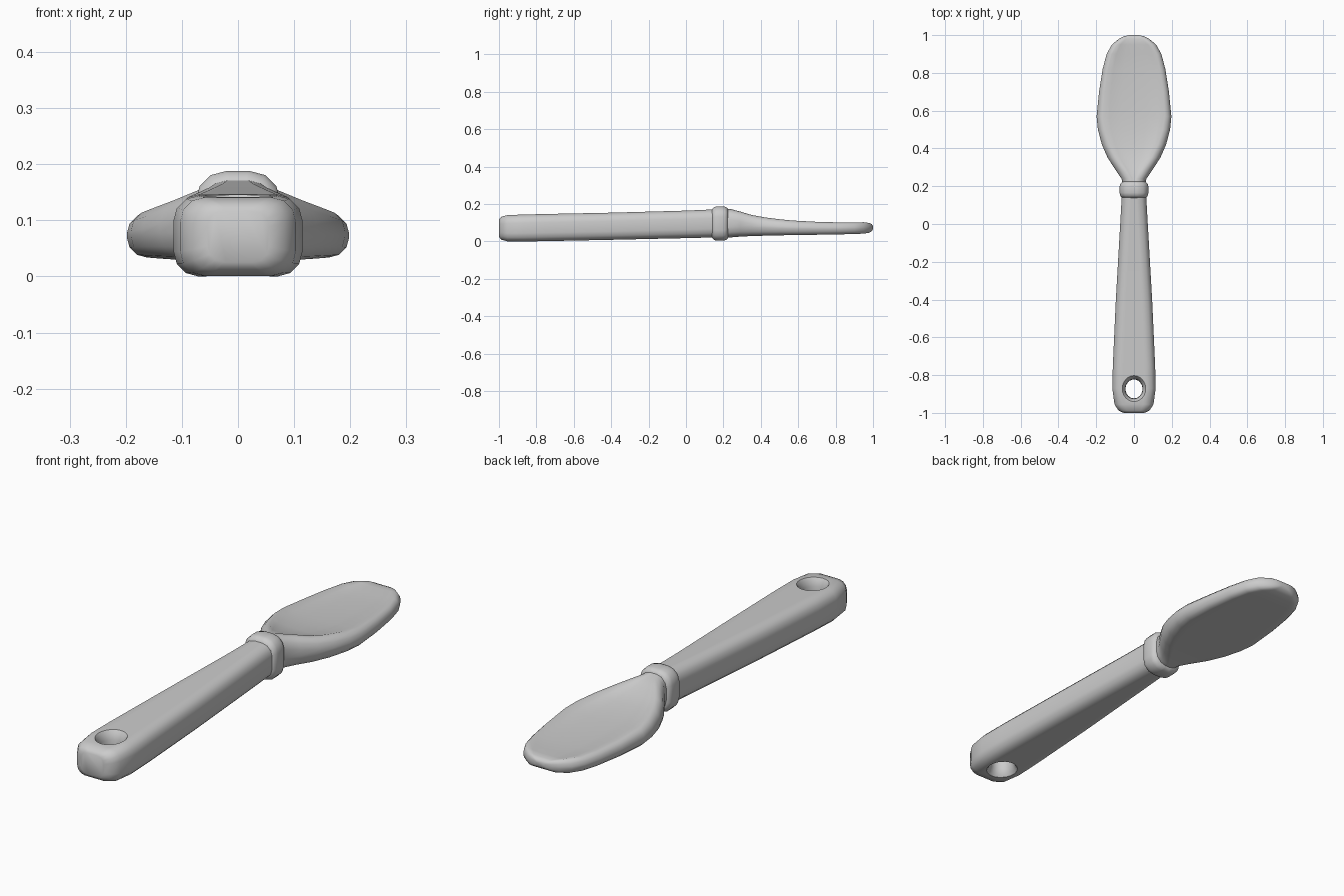
import bpy, bmesh, math

cube = bpy.data.objects.get("Cube")
if cube:
    bpy.data.objects.remove(cube)

grey = bpy.data.materials.new("plain grey")
grey.use_nodes = True
grey.diffuse_color = (0.6, 0.6, 0.6, 1)
grey.node_tree.nodes["Principled BSDF"].inputs["Base Color"].default_value = grey.diffuse_color


def section(y, half, low, high, roundness, dish):
    """Rounded rectangle across the length, with an optional hollow in its top."""
    mid, tall = (low + high) / 2, (high - low) / 2
    r = roundness * tall
    rx = min(r, half * 0.8)
    pts = []
    for sx, sz, start in ((1, 1, 0), (-1, 1, 90), (-1, -1, 180), (1, -1, 270)):
        for k in range(4):
            a = math.radians(start + k * 30)
            pts.append((sx * (half - rx) + rx * math.cos(a), y,
                        mid + sz * (tall - r) + r * math.sin(a)))
        if start in (0, 180):
            # points along the flat top or bottom
            for t in (0.8, 0.4, 0, -0.4, -0.8):
                x = sx * t * (half - rx)
                drop = dish * (1 - t ** 4) if sz > 0 else 0
                pts.append((x, y, mid + sz * tall - drop))
    return pts


def finish(name, bm):
    bmesh.ops.recalc_face_normals(bm, faces=bm.faces)
    mesh = bpy.data.meshes.new(name)
    bm.to_mesh(mesh)
    bm.free()
    obj = bpy.data.objects.new(name, mesh)
    bpy.context.collection.objects.link(obj)
    mesh.materials.append(grey)
    return obj


def loft(name, rings):
    bm = bmesh.new()
    loops = [[bm.verts.new(p) for p in ring] for ring in rings]
    n = len(loops[0])
    for a, b in zip(loops, loops[1:]):
        for i in range(n):
            j = (i + 1) % n
            bm.faces.new((a[i], a[j], b[j], b[i]))
    bm.faces.new(loops[0])
    bm.faces.new(loops[-1])
    return finish(name, bm)


def smooth(obj, angle):
    bpy.ops.object.select_all(action="DESELECT")
    obj.select_set(True)
    bpy.context.view_layer.objects.active = obj
    bpy.ops.object.shade_smooth_by_angle(angle=math.radians(angle))


# Handle, tapering towards the collar
handle = loft("handle", [section(*s, 0.62, 0) for s in (
    (-1.0, 0.055, 0.025, 0.118),
    (-0.988, 0.082, 0.010, 0.132),
    (-0.955, 0.103, 0.001, 0.141),
    (-0.87, 0.115, 0.0, 0.144),
    (-0.75, 0.112, 0.002, 0.147),
    (-0.4, 0.096, 0.009, 0.154),
    (0.0, 0.073, 0.018, 0.165),
    (0.16, 0.064, 0.022, 0.172))])

# Hanging hole with flared mouths
cutter = loft("hole_cutter", [
    [(r * 0.9 * math.cos(k * math.tau / 24),
      -0.873 + r * math.sin(k * math.tau / 24), z) for k in range(24)]
    for z, r in ((-0.02, 0.085), (0.0, 0.070), (0.012, 0.060), (0.035, 0.052),
                 (0.072, 0.050), (0.109, 0.052), (0.132, 0.060),
                 (0.145, 0.070), (0.165, 0.085))])
cut = handle.modifiers.new("hole", "BOOLEAN")
cut.operation = "DIFFERENCE"
cut.solver = "EXACT"
cut.object = cutter
bpy.context.view_layer.objects.active = handle
bpy.ops.object.modifier_apply(modifier=cut.name)
bpy.data.objects.remove(cutter)
smooth(handle, 50)

# Collar between handle and blade
collar = loft("collar", [section(*s, 0.6, 0) for s in (
    (0.138, 0.062, 0.022, 0.170),
    (0.15, 0.073, 0.008, 0.184),
    (0.165, 0.076, 0.004, 0.188),
    (0.2, 0.076, 0.004, 0.188),
    (0.214, 0.072, 0.008, 0.184),
    (0.224, 0.060, 0.018, 0.175))])
smooth(collar, 50)

# Neck flaring into the flat, slightly hollow blade
blade = loft("blade", [section(*s) for s in (
    (0.2, 0.058, 0.018, 0.176, 0.7, 0),
    (0.24, 0.066, 0.022, 0.173, 0.75, 0.002),
    (0.29, 0.100, 0.026, 0.160, 0.8, 0.006),
    (0.35, 0.139, 0.029, 0.142, 0.85, 0.010),
    (0.42, 0.170, 0.031, 0.129, 0.9, 0.012),
    (0.5, 0.191, 0.033, 0.119, 0.9, 0.012),
    (0.57, 0.198, 0.034, 0.112, 0.9, 0.011),
    (0.7, 0.185, 0.036, 0.105, 0.9, 0.010),
    (0.82, 0.166, 0.038, 0.102, 0.9, 0.009),
    (0.9, 0.145, 0.040, 0.102, 0.9, 0.008),
    (0.95, 0.117, 0.042, 0.103, 0.9, 0.006),
    (0.98, 0.080, 0.047, 0.099, 0.9, 0.002),
    (0.994, 0.052, 0.056, 0.092, 0.9, 0),
    (1.0, 0.026, 0.066, 0.083, 0.9, 0))])
smooth(blade, 60)
